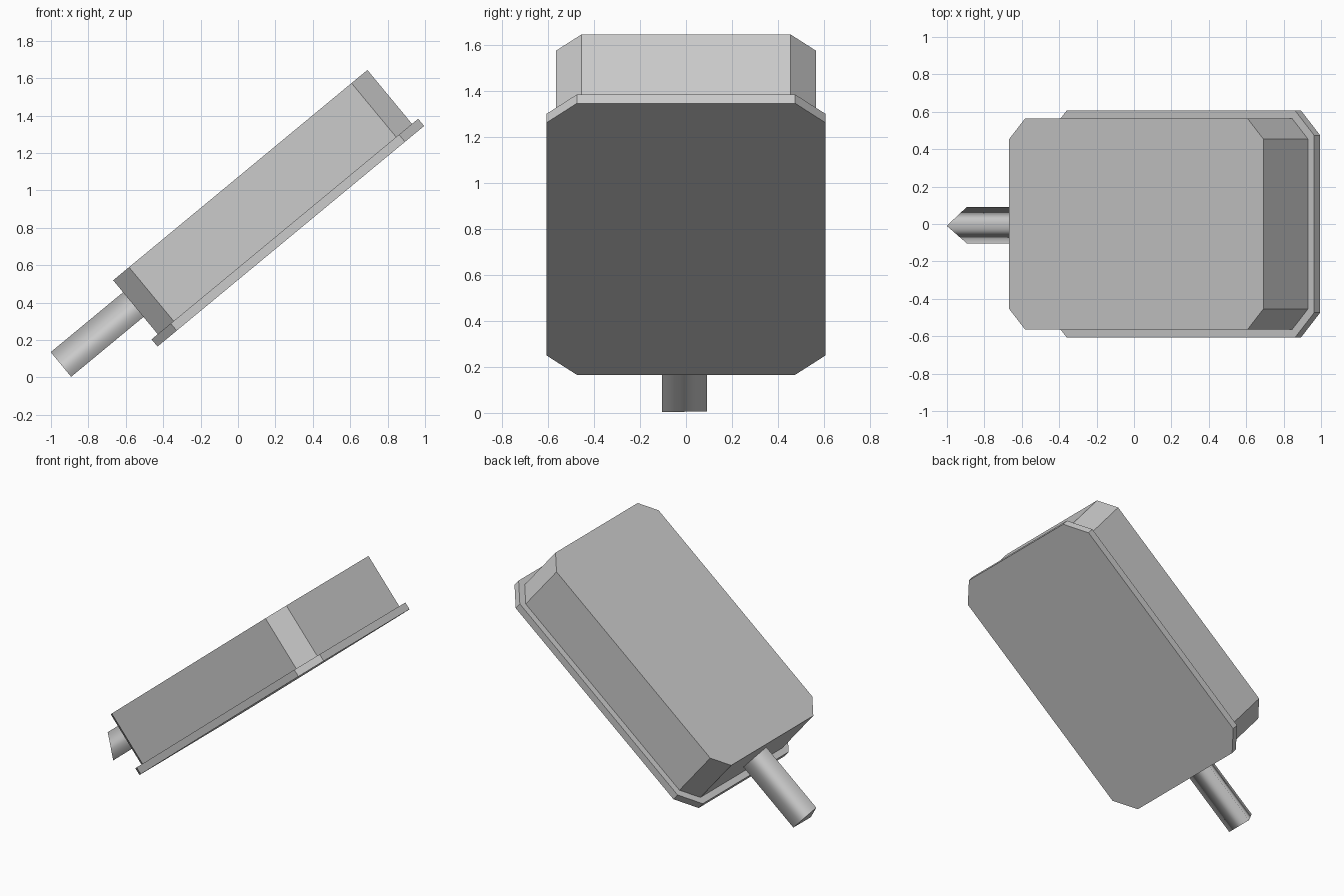
import bpy
import math
from mathutils import Matrix, Vector

cube = bpy.data.objects.get("Cube")
if cube:
    bpy.data.objects.remove(cube, do_unlink=True)

# Single grey colour
grey = bpy.data.materials.new("light grey")
grey.use_nodes = True
colour = (0.6, 0.6, 0.6, 1)
grey.diffuse_color = colour
grey.node_tree.nodes["Principled BSDF"].inputs["Base Color"].default_value = colour

# Everything is built lying flat, then tilted as one unit
TILT = Matrix.Translation((0.2825, 0, 0.755)) @ Matrix.Rotation(-math.radians(39.6), 4, 'Y')


def add_part(name, verts, faces):
    mesh = bpy.data.meshes.new(name)
    mesh.from_pydata([TILT @ Vector(v) for v in verts], [], faces)
    mesh.materials.append(grey)
    part = bpy.data.objects.new(name, mesh)
    bpy.context.collection.objects.link(part)
    return part


def prism(name, bottom, top):
    """Join two matching outlines with side faces and caps."""
    n = len(bottom)
    sides = [(i, (i + 1) % n, n + (i + 1) % n, n + i) for i in range(n)]
    caps = [tuple(reversed(range(n))), tuple(range(n, 2 * n))]
    return add_part(name, bottom + top, sides + caps)


def cut_corner_slab(name, half_x, half_y, cut, z0, z1):
    outline = []
    for sx, sy in ((1, 1), (-1, 1), (-1, -1), (1, -1)):
        pair = [(sx * half_x, sy * (half_y - cut)), (sx * (half_x - cut), sy * half_y)]
        outline += pair if sx * sy > 0 else pair[::-1]
    return prism(name, [(x, y, z0) for x, y in outline], [(x, y, z1) for x, y in outline])


# Thick body on a slightly larger base plate
cut_corner_slab("base_plate", 0.925, 0.607, 0.133, 0, 0.05)
cut_corner_slab("body", 0.882, 0.564, 0.11, 0.05, 0.424)

# Three-sided stem with smooth sides
angles = [math.radians(91 + 120 * i) for i in range(3)]
ring = [(-0.008 + 0.113 * math.cos(a), 0.228 + 0.113 * math.sin(a)) for a in angles]
stem = prism("stem", [(-1.384, y, z) for y, z in ring], [(-0.87, y, z) for y, z in ring])
for face in stem.data.polygons:
    face.use_smooth = len(face.vertices) == 4
